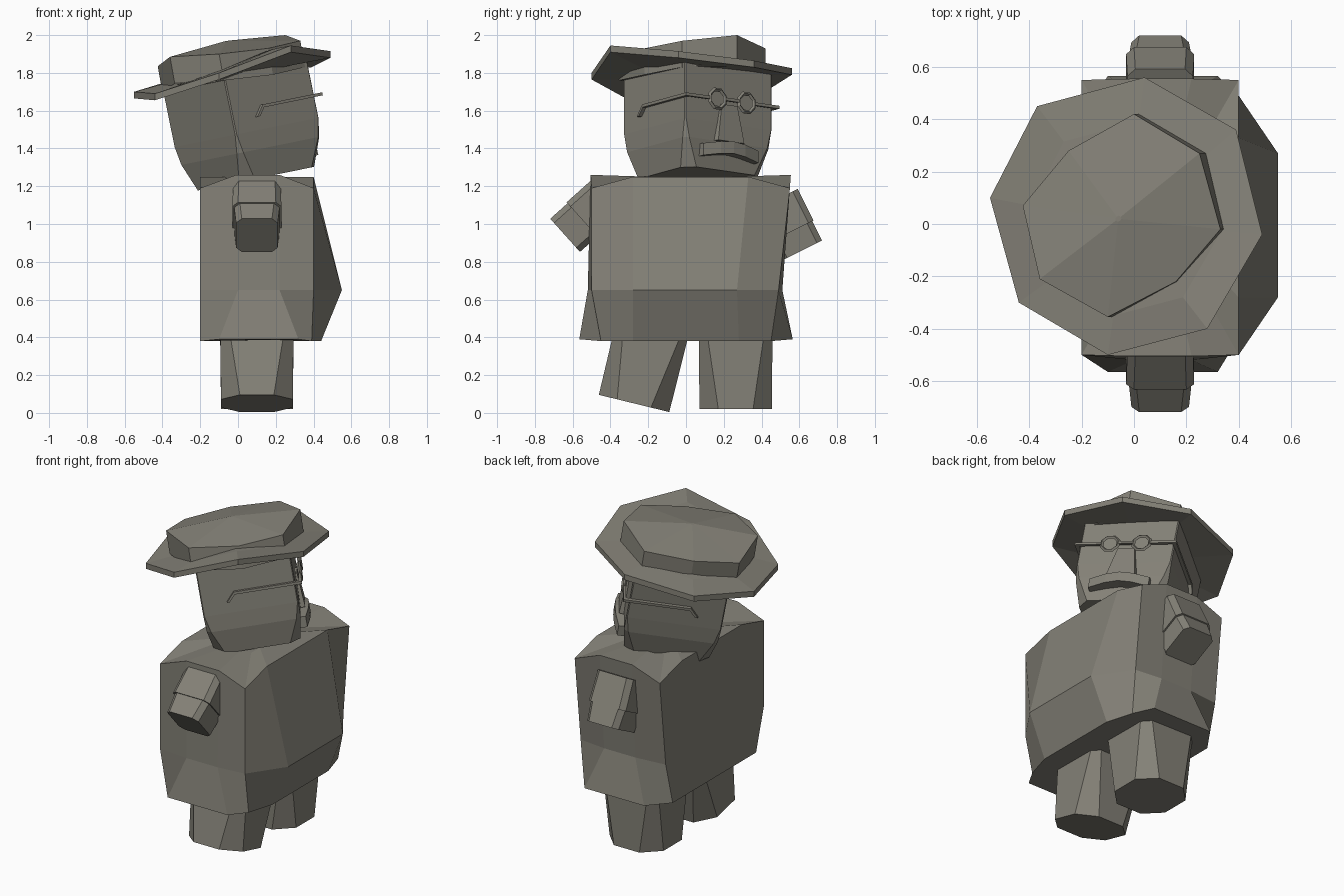
import bpy, bmesh, math
from mathutils import Vector, Matrix

if "Cube" in bpy.data.objects:
    bpy.data.objects.remove(bpy.data.objects["Cube"])

mat = bpy.data.materials.new("warm grey stone")
mat.diffuse_color = (0.23, 0.22, 0.185, 1)
mat.use_nodes = True
mat.node_tree.nodes["Principled BSDF"].inputs["Base Color"].default_value = mat.diffuse_color


def loft(name, rings, matrix=Matrix()):
    """Skin a stack of equal-length rings and cap both ends."""
    bm = bmesh.new()
    vs = [[bm.verts.new(matrix @ Vector(p)) for p in r] for r in rings]
    n = len(rings[0])
    for a, b in zip(vs, vs[1:]):
        for i in range(n):
            j = (i + 1) % n
            bm.faces.new((a[i], a[j], b[j], b[i]))
    bm.faces.new(vs[0][::-1])
    bm.faces.new(vs[-1])
    bmesh.ops.recalc_face_normals(bm, faces=bm.faces)
    me = bpy.data.meshes.new(name)
    bm.to_mesh(me)
    bm.free()
    me.materials.append(mat)
    ob = bpy.data.objects.new(name, me)
    bpy.context.collection.objects.link(ob)
    return ob


def octo(hx, hy, c, z):
    """Rectangle with chamfered corners."""
    return [(hx, -hy + c, z), (hx, hy - c, z), (hx - c, hy, z), (-hx + c, hy, z),
            (-hx, hy - c, z), (-hx, -hy + c, z), (-hx + c, -hy, z), (hx - c, -hy, z)]


def limb(name, a, b, ra, rb):
    """Chamfered bar from a to b in a yz plane; ra, rb = half sizes and chamfer."""
    a, b = Vector(a), Vector(b)
    u = (b - a).normalized()
    x = Vector((1, 0, 0))
    m = Matrix((x, u.cross(x), u)).transposed().to_4x4()
    m.translation = a
    return loft(name, [octo(*ra, 0), octo(*rb, (b - a).length)], m)


def box(name, lo, hi, matrix):
    (x0, y0, z0), (x1, y1, z1) = lo, hi
    return loft(name, [[(x0, y0, z), (x1, y0, z), (x1, y1, z), (x0, y1, z)]
                       for z in (z0, z1)], matrix)


# Coat: half rings mirrored across y, belly bulging to +x
def coat_ring(half, shift=0.0):
    left = [(x, y + shift, z) for x, y, z in half]
    return left + [(x, -y, z) for x, y, z in reversed(half)]


hem = coat_ring([(-.2, .28, .38), (-.2, .42, .38), (-.1, .565, .39),
                 (.32, .565, .39), (.39, .45, .38), (.44, .28, .38)])
waist = coat_ring([(-.2, .28, .65), (-.2, .5, .65), (0, .52, .65),
                   (.22, .52, .65), (.4, .5, .65), (.55, .28, .65)], -.01)
shoulder = coat_ring([(-.2, .28, 1.25), (-.2, .5, 1.19), (-.01, .505, 1.26),
                      (.22, .505, 1.26), (.4, .5, 1.19), (.4, .28, 1.25)], .05)
neck = [(.1 + (x - .1) * .4, .03 + (y - .03) * .4, 1.25) for x, y, z in shoulder]
loft("coat", [hem, waist, shoulder, neck])

# Legs, one swung outwards
for name, a, b in (("straight_leg", (.1, .263, .02), (.1, .263, .48)),
                   ("swung_leg", (.1, -.275, .05), (.1, -.17, .48))):
    limb(name, a, b, (.19, .192, .1), (.195, .195, .035))

# Arms: sleeve and hand
for side, a, b in (("left", (.1, -.40, 1.155), (.1, -.64, .94)),
                   ("right", (.1, .48, 1.13), (.1, .615, .86))):
    a, b = Vector(a), Vector(b)
    m = a.lerp(b, .62)
    limb(side + "_sleeve", a, m, (.125, .125, .03), (.13, .125, .03))
    limb(side + "_hand", m, b, (.12, .118, .03), (.11, .118, .03))

# Head frame: turned toward +y and leaning back
H = (Matrix.Translation((.095, .062, 1.24)) @ Matrix.Rotation(math.radians(-11.5), 4, 'Y')
     @ Matrix.Rotation(math.radians(36), 4, 'Z'))

loft("head", [octo(.25, .25, .06, 0), octo(.275, .28, .025, .15),
              octo(.278, .284, .006, .25), octo(.278, .284, .006, .56)], H)

# Nose: low block
loft("nose", [[(.25, -w, z), (.278 + d, -w * .85, z), (.278 + d, w * .85, z), (.25, w, z)]
              for z, w, d in ((.15, .1, .025), (.35, .06, .01))], H)

# Moustache: drooping bar
loft("moustache", [[(.24, y, z - .035), (.24, y, z + .035), (d, y, z + .03), (d, y, z - .035)]
                   for y, z, d in ((-.18, .092, .3), (-.08, .11, .32), (0, .118, .325),
                                   (.08, .11, .32), (.18, .092, .3))], H)

# Spectacles
for s, side in ((-1, "left"), (1, "right")):
    bpy.ops.mesh.primitive_torus_add(major_segments=8, minor_segments=4,
                                     major_radius=.052, minor_radius=.011)
    rim = bpy.context.object
    rim.name = side + "_lens_rim"
    rim.data.materials.append(mat)
    rim.matrix_world = (H @ Matrix.Translation((.308, s * .095, .37))
                        @ Matrix.Rotation(math.pi / 2, 4, 'Y')
                        @ Matrix.Rotation(math.pi / 8, 4, 'Z'))
    y0, y1 = sorted((s * .148, s * .305))
    box(side + "_rim_bar", (.3, y0, .362), (.316, y1, .378), H)
    y0, y1 = sorted((s * .28, s * .305))
    box(side + "_temple", (-.08, y0, .362), (.316, y1, .378), H)
    loft(side + "_ear_hook", [[(x, y0, z), (x + .018, y0, z), (x + .018, y1, z), (x, y1, z)]
                              for x, z in ((-.13, .32), (-.08, .378))], H)
box("bridge", (.3, -.045, .365), (.316, .045, .381), H)

# Hat brim: uneven octagon, curled
brim = [(-.55, .1, 1.70), (-.44, -.3, 1.69), (-.1, -.5, 1.80), (.28, -.4, 1.945),
        (.49, -.04, 1.915), (.39, .36, 1.865), (.04, .56, 1.825), (-.37, .45, 1.755)]
loft("hat_brim", [
    [(-.03 + (x + .03) * .5, y * .5, 1.775 + (x + .03) * .11) for x, y, z in brim],
    [(x, y, z - .035) for x, y, z in brim],
    brim,
    [(-.03 + (x + .03) * .7, y * .7, 1.825 + (z - 1.81) * .75) for x, y, z in brim]])

# Hat crown: low octagonal drum with a shallow peak
crown = [(-.425, .07, 1.835), (-.36, -.21, 1.885), (-.1, -.355, 1.90), (.16, -.22, 1.93),
         (.33, -.02, 1.97), (.25, .27, 2.0), (0, .42, 1.93), (-.25, .28, 1.88)]
peak = Vector((-.06, .02, 1.97))
loft("hat_crown", [
    [(x + .025, y, z - .14) for x, y, z in crown],
    crown,
    [tuple(peak.lerp(Vector(p), .03)) for p in crown]])
